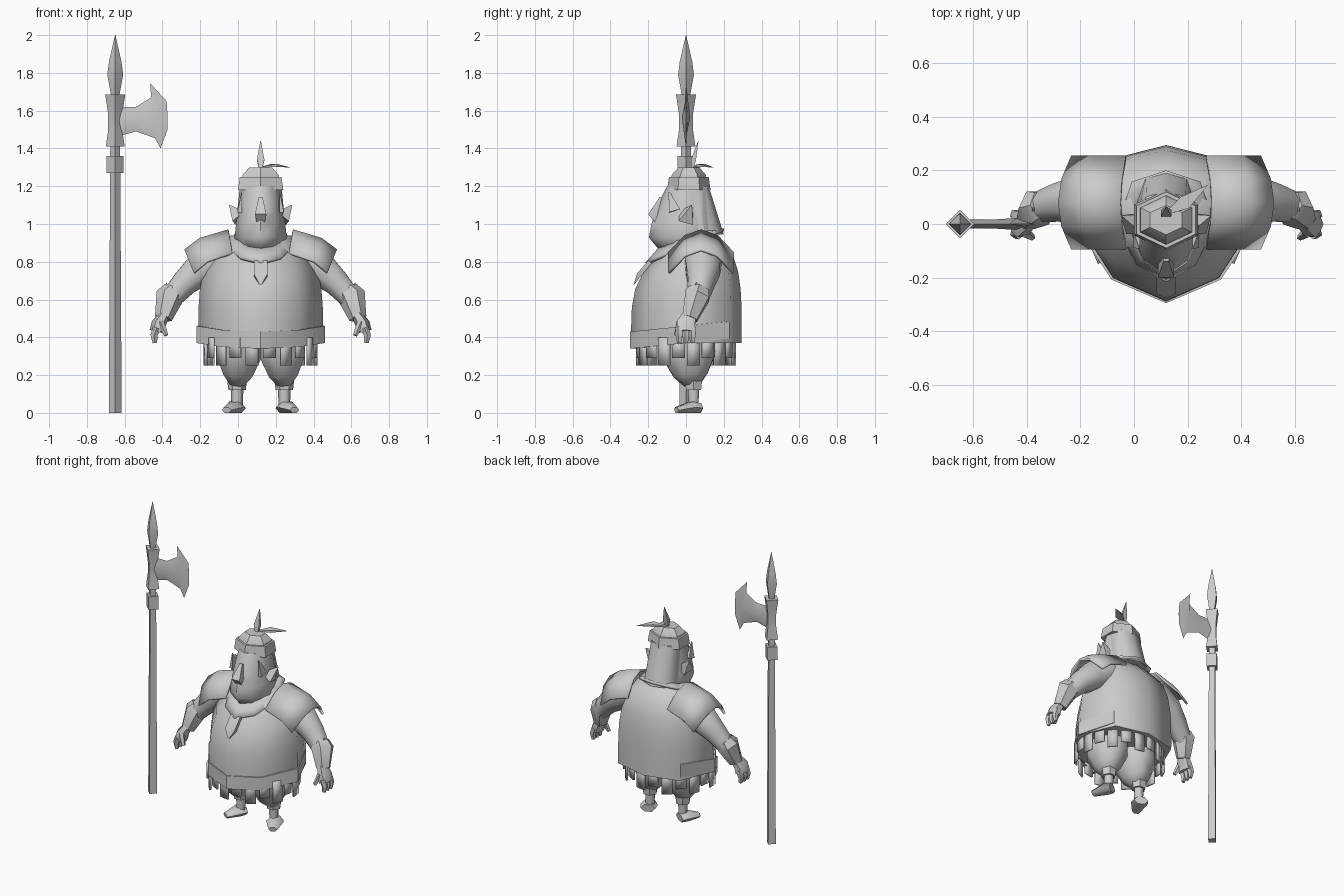
import bpy, bmesh, math
from mathutils import Vector

cube = bpy.data.objects.get("Cube")
if cube:
    bpy.data.objects.remove(cube, do_unlink=True)

grey = bpy.data.materials.new("plain_grey")
grey.use_nodes = True
grey.diffuse_color = (0.6, 0.6, 0.6, 1)
grey.node_tree.nodes["Principled BSDF"].inputs["Base Color"].default_value = grey.diffuse_color

BODY_X, POLE_X = 0.12, -0.65


def mirrored(half_outline):
    """Complete a front-to-back outline with its mirror image."""
    return half_outline + [(-u, v) for u, v in reversed(half_outline[1:-1])]


OCTAGON = mirrored([(0, -1), (.6, -.7), (1, 0), (.7, .8), (0, 1)])
HEXAGON = mirrored([(0, -1), (1, -.5), (1, .5), (0, 1)])
DIAMOND = mirrored([(0, -1), (1, 0), (0, 1)])


def ring(z, half, front, back, dip=0, shape=OCTAGON):
    """Horizontal cross-section; dip lowers the front and raises the back."""
    middle, depth = (back - front) / 2, (back + front) / 2
    return [(u * half, middle + v * depth, z + v * dip) for u, v in shape]


def loft(name, rings, caps=True, closed=True, side=1, x=BODY_X, angle=60, thick=0):
    """Skin a list of equal-length cross-sections."""
    bm = bmesh.new()
    rows = [[bm.verts.new((side * p[0] + x, p[1], p[2])) for p in r] for r in rings]
    count = len(rows[0])
    for lower, upper in zip(rows, rows[1:]):
        for i in range(count if closed else count - 1):
            j = (i + 1) % count
            bm.faces.new((lower[i], lower[j], upper[j], upper[i]))
    if caps:
        bm.faces.new(rows[0])
        bm.faces.new(rows[-1])
    bmesh.ops.recalc_face_normals(bm, faces=bm.faces)
    mesh = bpy.data.meshes.new(name)
    bm.to_mesh(mesh)
    bm.free()
    mesh.materials.append(grey)
    obj = bpy.data.objects.new(name, mesh)
    bpy.context.collection.objects.link(obj)
    if thick:
        solid = obj.modifiers.new("thickness", 'SOLIDIFY')
        solid.thickness, solid.offset = thick, 0
    bpy.ops.object.select_all(action='DESELECT')
    obj.select_set(True)
    bpy.context.view_layer.objects.active = obj
    bpy.ops.object.shade_smooth_by_angle(angle=math.radians(angle))


def tube(name, *path, sides=6, flat=1, ref=(0, 1, 0), **options):
    """Path points are x, y, z, radius; flat scales the radius across ref."""
    points = [Vector(p[:3]) for p in path]
    turns = [(i + .5) * math.tau / sides for i in range(sides)]
    rings = []
    for k, point in enumerate(points):
        ahead = points[min(k + 1, len(points) - 1)] - points[max(k - 1, 0)]
        across = ahead.cross(Vector(ref)).normalized()
        along = across.cross(ahead).normalized()
        radius = path[k][3] / math.cos(math.pi / sides)
        rings.append([point + radius * (along * math.cos(t) + across * flat * math.sin(t)) for t in turns])
    loft(name, rings, **options)


# Torso: straight sides, rounding over to the neck, belly pushed forward
torso = []
for k in range(7):
    z = .37 + k * .095
    rise = max(0, z - .45) / .52
    swell = (1 - rise ** 3) ** .4
    torso.append(ring(z, .33 * swell, max(.07, .29 * swell ** 3), .295 * swell ** .8))
loft("torso", torso)

# Belt and collar, both dipping at the front
belt = [(.37, .31), (.37, .34), (.46, .34), (.46, .31)]
loft("belt", [ring(z, r, r * .87, r * .85, dip=.03) for z, r in belt], caps=False, angle=35)
collar = [ring(.92 - k * .02, .12 + k * .03, .14 + k * .035, .14 + k * .03, dip=.05 + k * .02) for k in range(3)]
loft("collar", collar, caps=False, angle=35, thick=.015)
tube("collar_tongue", (0, -.19, .8, .012), (0, -.25, .73, .012), (0, -.275, .68, .002), sides=4, flat=3, angle=30)

# Skirt strips hung around the waist, alternating in length
STRIPS = 20
for i in range(STRIPS):
    turn = (i + .5) * math.tau / STRIPS
    out = Vector((math.cos(turn) * .295, math.sin(turn) * .255, 0))
    along = Vector((-out.y, out.x, 0)).normalized() * .034
    rows = [[out + along * s + Vector((0, 0, z)) for s in (-1, 1)] for z in (.4, .29 if i % 2 else .25)]
    loft("skirt_strip", rows, caps=False, closed=False, angle=30, thick=.012)

# Head: heavy jaw tapering to the forehead, drawn in under the chin
head = []
for k in range(6):
    t = k / 5
    chin = 1 if k else .7
    head.append(ring(.86 + t * .34, (.145 - t * .035) * chin, (.2 - t * t * .1) * chin, (.17 - t * .05) * chin))
loft("head", head)
loft("hair_back", [ring(.945, .11, .05, .2), ring(1.2, .105, .05, .12)])
tube("nose", (0, -.13, 1.14, .01), (0, -.17, 1.05, .03), (0, -.14, 1.01, .02), sides=4, angle=40)

# Headband, cap and feathers
headband = [(1.18, .1), (1.18, .12), (1.25, .11), (1.25, .09)]
cap = [(1.23, .1), (1.26, .095), (1.3, .06)]
for name, profile in (("headband", headband), ("cap", cap)):
    loft(name, [ring(z, r, r - .02, r + .01, shape=HEXAGON) for z, r in profile], angle=30)
tube("upright_feather", (0, .03, 1.28, .005), (0, .04, 1.34, .013), (0, .065, 1.44, .001), sides=4, flat=1.5, angle=30)
tube("side_feather", (0, .04, 1.3, .005), (.07, .08, 1.31, .026), (.155, .145, 1.3, .001), sides=4, flat=.3, angle=30)

# Shoulder pads: arched sections falling away from the neck
pad = []
for x, top in ((.17, .965), (.32, .92), (.4, .86)):
    pad.append([(x * (1 - .03 * k * k), .08 + k * .085, top - .03 * k * k) for k in range(-2, 3)])

for s in (1, -1):
    # Face details
    tube("ear", (.11, 0, 1.03, .04), (.165, .03, 1.1, .002), sides=4, side=s, angle=30)
    tube("brow", (.1, -.09, 1.17, .003), (.11, -.06, 1.07, .03), sides=4, flat=.4, side=s, angle=30)

    # Arms
    loft("shoulder_pad", pad, caps=False, closed=False, side=s, angle=40, thick=.014)
    tube("upper_arm", (.19, .09, .83, .1), (.32, .09, .76, .09), (.4, .08, .69, .07), (.48, .06, .6, .055),
         sides=8, side=s)
    tube("bracer", (.46, .07, .65, .05), (.48, .06, .62, .065), (.515, .02, .5, .04), side=s, angle=40)
    tube("bracer_point", (.48, .055, .62, .03), (.5, .055, .69, .002), sides=4, flat=.6, side=s, angle=30)

    # Hands
    tube("hand", (.51, .02, .52, .035), (.54, 0, .47, .048), (.55, 0, .43, .048), flat=.7, side=s)
    for y in (-.035, 0, .035):
        tube("finger", (.55, y, .45, .018), (.565, y, .41, .016), (.56, y, .37, .01), sides=5, side=s)
    tube("thumb", (.53, -.03, .48, .017), (.5, -.05, .41, .01), sides=5, side=s)

    # Legs and feet
    tube("trouser_leg", (.11, .01, .42, .14), (.115, .015, .3, .14), (.12, .025, .2, .09), (.125, .035, .15, .045),
         sides=8, flat=.85, side=s)
    tube("cuff", (.125, .04, .17, .045), (.125, .04, .12, .04), side=s, angle=35)
    tube("shin", (.125, .04, .15, .03), (.125, .04, .03, .026), side=s)
    tube("foot", (.12, .07, .025, .025), (.14, .03, .03, .03), (.18, -.05, .015, .015), flat=1.6,
         ref=(0, 0, 1), side=s)


def spindle(name, *stations):
    """Four-sided turned part of the polearm from height and radius pairs."""
    loft(name, [ring(z, r, r, r, shape=DIAMOND) for z, r in stations], x=POLE_X, angle=30)


# Polearm
spindle("pole", (0, .034), (1.45, .026))
spindle("pole_collar", (1.27, .045), (1.36, .045))
spindle("blade_socket", (1.41, .05), (1.5, .037), (1.58, .037), (1.685, .053))
spindle("spear_tip", (1.67, .02), (1.79, .042), (1.86, .033), (2, .001))

# Axe blade: top and bottom corners and half thickness of each station
axe = []
for top, bottom, half in (((0, 1.62), (0, 1.46), .016), ((.11, 1.62), (.11, 1.49), .016),
                          ((.19, 1.67), (.21, 1.455), .022), ((.185, 1.745), (.24, 1.4), .01),
                          ((.272, 1.65), (.277, 1.5), .001)):
    reach, height = max(top[0], bottom[0]), (top[1] + bottom[1]) / 2
    axe.append([(top[0], 0, top[1]), (reach, -half, height), (bottom[0], 0, bottom[1]), (reach, half, height)])
loft("axe_blade", axe, x=POLE_X, angle=40)
